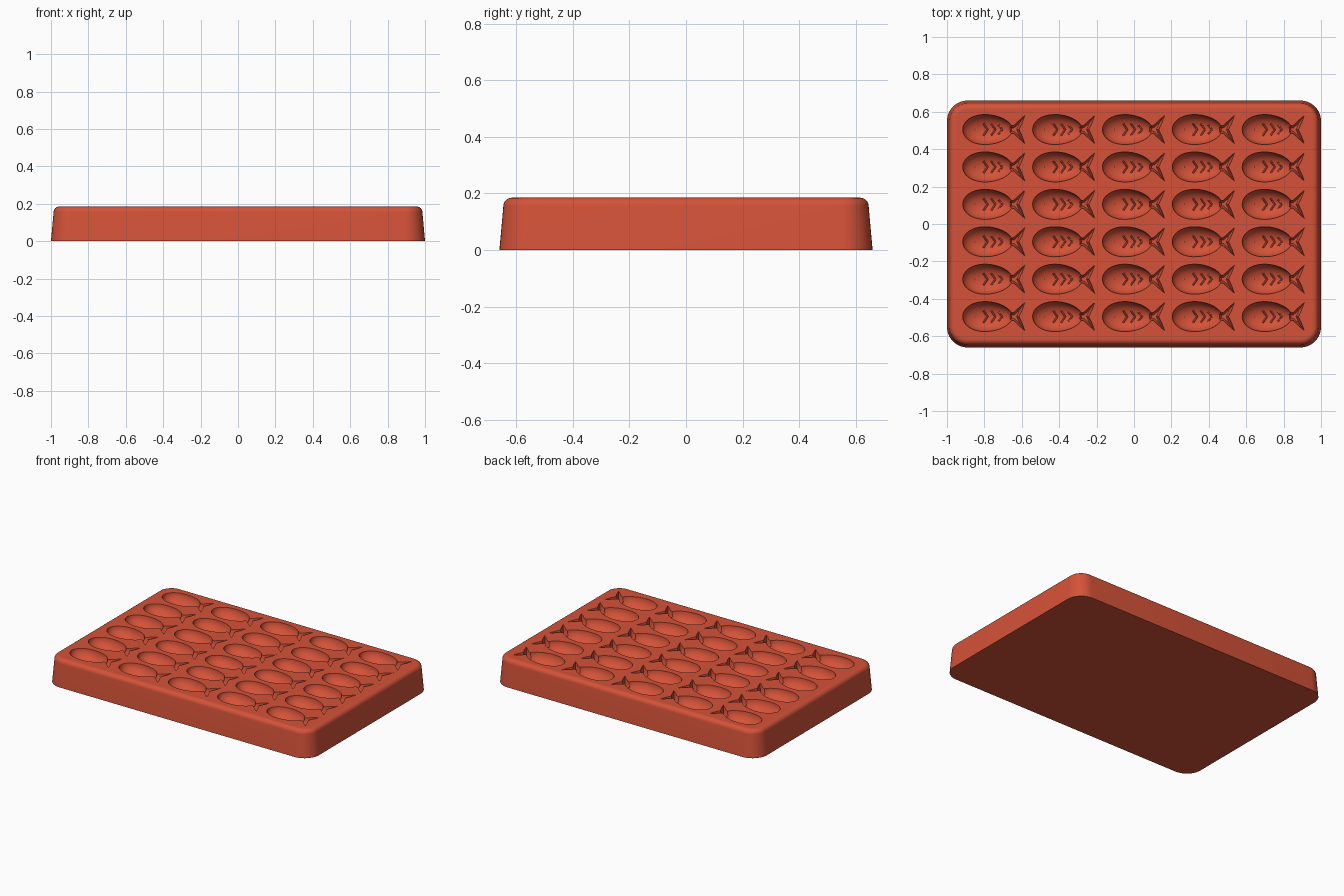
import bpy, bmesh
from math import sin, cos, pi, sqrt

if "Cube" in bpy.data.objects:
    bpy.data.objects.remove(bpy.data.objects["Cube"])

TOP = 0.185
BODY_L, BODY_W, DEPTH = 0.133, 0.08, 0.075
# centre of each fish body
CENTRES = [(-0.783 + 0.3735 * i, -0.495 + 0.2 * j) for i in range(5) for j in range(6)]

red = bpy.data.materials.new("brick red silicone")
red.use_nodes = True
colour = (0.66, 0.085, 0.04, 1)
red.diffuse_color = colour
red.node_tree.nodes["Principled BSDF"].inputs["Base Color"].default_value = colour


def loft(bm, rings):
    """Skin a stack of closed rings and cap both ends."""
    loops = [[bm.verts.new(p) for p in ring] for ring in rings]
    for a, b in zip(loops, loops[1:]):
        for k in range(len(a)):
            n = (k + 1) % len(a)
            bm.faces.new((a[k], a[n], b[n], b[k]))
    bm.faces.new(loops[0][::-1])
    bm.faces.new(loops[-1])


def make_object(name, bm):
    bmesh.ops.recalc_face_normals(bm, faces=bm.faces[:])
    mesh = bpy.data.meshes.new(name)
    bm.to_mesh(mesh)
    bm.free()
    mesh.materials.append(red)
    obj = bpy.data.objects.new(name, mesh)
    bpy.context.collection.objects.link(obj)
    return obj


def rounded_rect(inset, z, seg=10):
    hx, hy, r = 1.0 - inset, 0.66 - inset, 0.11 - inset
    ring = []
    for q, (sx, sy) in enumerate([(1, 1), (-1, 1), (-1, -1), (1, -1)]):
        for k in range(seg + 1):
            t = (q + k / seg) * pi / 2
            ring.append((sx * (hx - r) + r * cos(t), sy * (hy - r) + r * sin(t), z))
    return ring


# Tray block: sloping walls, rounded top edge and a flat top
fillet, slope = 0.03, 0.014
rings = [rounded_rect(0, 0)]
for k in range(7):
    t = k / 6 * pi / 2
    rings.append(rounded_rect(slope + fillet * (1 - cos(t)), TOP - fillet * (1 - sin(t))))
rings.append(rounded_rect(slope + fillet + 0.006, TOP))
bm = bmesh.new()
loft(bm, rings)
tray = make_object("mould_tray", bm)


# Fish cavity cutters
def body_ring(cx, cy, scale, z, n=36):
    ring = []
    for k in range(n):
        u = 2 * pi * k / n
        ring.append((cx + scale * BODY_L * cos(u),
                     cy + scale * BODY_W * sin(u) * (1 - 0.1 * cos(u)), z))
    return ring


TAIL = [(0.11, -0.018), (0.14, -0.022), (0.17, -0.05), (0.2, -0.076), (0.185, -0.035),
        (0.168, 0), (0.185, 0.035), (0.2, 0.076), (0.17, 0.05), (0.14, 0.022), (0.11, 0.018)]


def tail_ring(cx, cy, scale, z):
    return [(cx + 0.145 + (x - 0.145) * scale, cy + y * scale, z) for x, y in TAIL]


bodies, tails = bmesh.new(), bmesh.new()
for cx, cy in CENTRES:
    stack = [body_ring(cx, cy, 1, TOP + 0.03)]
    for k in range(10):
        t = k / 10 * pi / 2
        stack.append(body_ring(cx, cy, cos(t), TOP - DEPTH * sin(t)))
    stack.append(body_ring(cx, cy, 0.05, TOP - DEPTH))
    loft(bodies, stack)
    loft(tails, [tail_ring(cx, cy, s, TOP + dz)
                 for s, dz in [(1, 0.03), (1, 0), (0.75, -0.03), (0.45, -0.045)]])
cutters = [make_object("body_cutter", bodies), make_object("tail_cutter", tails)]

for cutter in cutters:
    cutter.hide_render = True
    mod = tray.modifiers.new(cutter.name, "BOOLEAN")
    mod.operation = "DIFFERENCE"
    mod.solver = "EXACT"
    mod.object = cutter

# Bake the cuts and drop the cutters
graph = bpy.context.evaluated_depsgraph_get()
cut_mesh = bpy.data.meshes.new_from_object(tray.evaluated_get(graph))
tray.modifiers.clear()
tray.data = cut_mesh
for cutter in cutters:
    bpy.data.objects.remove(cutter)


# Scale chevrons and eye, raised from the cavity floor
def floor(x, y):
    return -DEPTH * sqrt(max(0, 1 - (x / BODY_L) ** 2 - (y / BODY_W) ** 2))


curve = bpy.data.curves.new("fish_ridges", "CURVE")
curve.dimensions = "3D"
curve.bevel_depth = 0.005
curve.bevel_resolution = 1
curve.use_fill_caps = True


def add_path(points):
    spline = curve.splines.new("POLY")
    spline.points.add(len(points) - 1)
    for p, co in zip(spline.points, points):
        p.co = (*co, 1)


for x0, half in [(0.0, 0.032), (0.042, 0.032), (0.08, 0.026)]:
    path = []
    for k in range(-4, 5):
        y = half * k / 4
        x = x0 - 0.022 * abs(k) / 4
        path.append((x, y, floor(x, y)))
    add_path(path)
eye_x, eye_y = -0.07, 0.0
eye_z = floor(eye_x, eye_y)
add_path([(eye_x, eye_y, eye_z - 0.005), (eye_x, eye_y, eye_z + 0.008)])

temp = bpy.data.objects.new("ridge_curve", curve)
ridge_mesh = bpy.data.meshes.new_from_object(temp)
bpy.data.objects.remove(temp)
ridge_mesh.materials.clear()
ridge_mesh.materials.append(red)

parts = [tray]
for cx, cy in CENTRES:
    ridges = bpy.data.objects.new("fish_ridges", ridge_mesh)
    ridges.location = (cx, cy, TOP)
    bpy.context.collection.objects.link(ridges)
    parts.append(ridges)

bpy.ops.object.select_all(action="DESELECT")
for obj in parts[:2]:
    obj.select_set(True)
bpy.context.view_layer.objects.active = tray
bpy.ops.object.shade_smooth_by_angle(angle=0.6)
